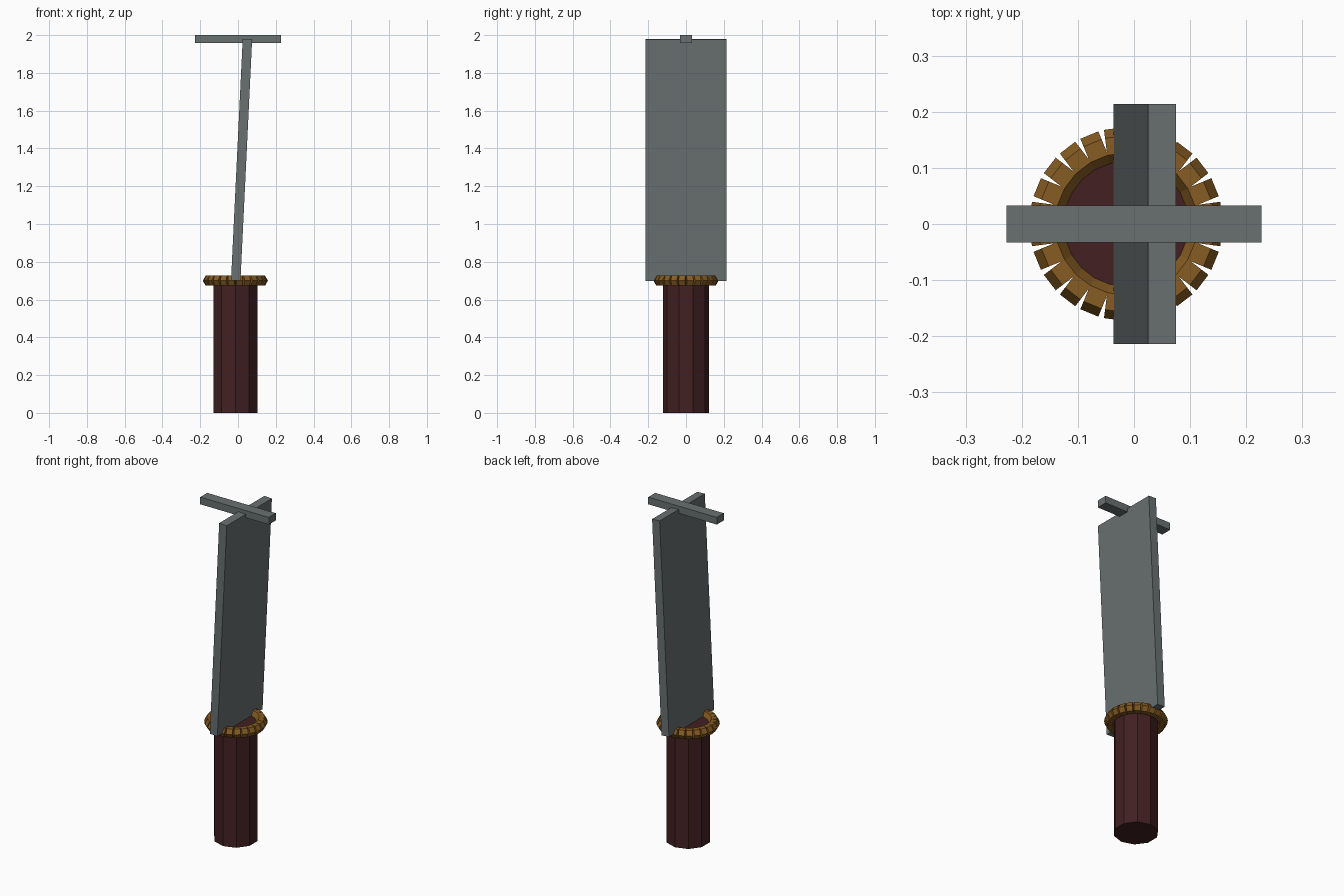
import bpy, bmesh, math
from mathutils import Matrix, Vector

if "Cube" in bpy.data.objects:
    bpy.data.objects.remove(bpy.data.objects["Cube"])

CX = -0.014   # axis of the handle and guard


def material(name, rgb):
    m = bpy.data.materials.new(name)
    m.diffuse_color = (*rgb, 1)
    m.use_nodes = True
    m.node_tree.nodes["Principled BSDF"].inputs["Base Color"].default_value = m.diffuse_color
    return m


steel = material("grey steel", (0.138, 0.164, 0.160))
brass = material("dull brass", (0.240, 0.107, 0.016))
leather = material("dark red leather", (0.055, 0.0145, 0.016))


def make(name, bm, mat):
    bmesh.ops.recalc_face_normals(bm, faces=bm.faces)
    me = bpy.data.meshes.new(name)
    bm.to_mesh(me)
    bm.free()
    me.materials.append(mat)
    ob = bpy.data.objects.new(name, me)
    bpy.context.collection.objects.link(ob)
    return ob


def box(name, size, centre, mat, tilt=0.0):
    bm = bmesh.new()
    m = (Matrix.Translation(centre) @ Matrix.Rotation(tilt, 4, 'Y')
         @ Matrix.Diagonal((*size, 1)))
    bmesh.ops.create_cube(bm, size=1, matrix=m)
    return make(name, bm, mat)


# Ten-sided handle, corners on the y axis
bm = bmesh.new()
bmesh.ops.create_cone(bm, cap_ends=True, segments=10, radius1=0.123, radius2=0.123, depth=0.70,
                      matrix=Matrix.Translation((CX, 0, 0.35)))
v = max(bm.verts, key=lambda p: p.co.y).co
turn = math.pi / 2 - math.atan2(v.y, v.x - CX)
bmesh.ops.rotate(bm, verts=bm.verts, cent=(CX, 0, 0), matrix=Matrix.Rotation(turn, 3, 'Z'))
make("handle", bm, leather)

# Guard ring: 24 short hexagonal bars laid tangentially, open on the outside
bm = bmesh.new()
for i in range(24):
    spin = Matrix.Rotation(math.radians(7.5 + 15 * i), 4, 'Z')
    ends = []
    for half in (-0.0173, 0.0173):
        ring = []
        for k in range(6):
            a = math.radians(60 * k)
            p = Vector((0.141 + 0.0305 * math.cos(a), half, 0.0305 * math.sin(a)))
            ring.append(bm.verts.new(spin @ p + Vector((CX, 0, 0.70))))
        ends.append(ring)
    a, b = ends
    bm.faces.new(a)
    bm.faces.new(b[::-1])
    for k in range(6):
        n = (k + 1) % 6
        bm.faces.new((a[k], b[k], b[n], a[n]))
make("guard_ring", bm, brass)

# Broad blade, leaning slightly toward +x
box("blade", (0.05, 0.428, 1.28), (0.019, 0, 1.34), steel, math.atan(0.062 / 1.28))

# Crossbar at the tip
box("crossbar", (0.455, 0.066, 0.043), (0, 0, 1.9785), steel)
